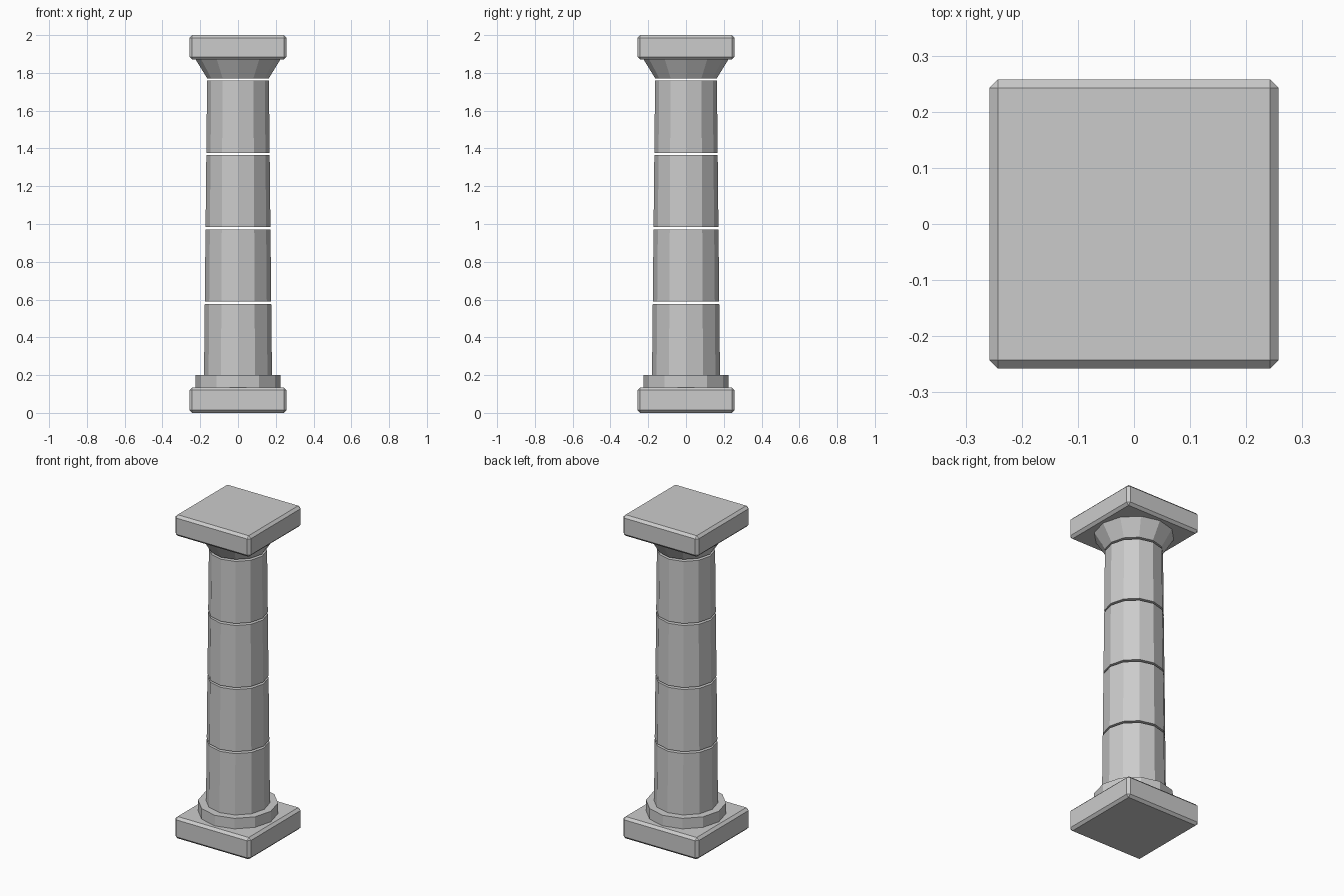
import bpy
from math import radians

cube = bpy.data.objects.get("Cube")
if cube:
    bpy.data.objects.remove(cube, do_unlink=True)

stone = bpy.data.materials.new("grey stone")
stone.use_nodes = True
colour = (0.6, 0.6, 0.6, 1)
stone.diffuse_color = colour
stone.node_tree.nodes["Principled BSDF"].inputs["Base Color"].default_value = colour

SIDES = 12
SLAB_WIDTH = 0.515
SLAB_BEVEL = 0.015


def slab(name, bottom, top):
    """Square block with chamfered edges."""
    bpy.ops.mesh.primitive_cube_add(size=1, location=(0, 0, (bottom + top) / 2))
    ob = bpy.context.object
    ob.name = name
    ob.scale = (SLAB_WIDTH, SLAB_WIDTH, top - bottom)
    bpy.ops.object.transform_apply(location=False, rotation=False, scale=True)
    ob.data.materials.append(stone)
    bevel = ob.modifiers.new("chamfer", "BEVEL")
    bevel.width = SLAB_BEVEL
    bevel.segments = 1
    bevel.limit_method = "ANGLE"
    bevel.angle_limit = radians(40)


def drum(name, bottom, top, lower_radius, upper_radius):
    """Flat-sided, closed round block."""
    bpy.ops.mesh.primitive_cone_add(
        vertices=SIDES, radius1=lower_radius, radius2=upper_radius,
        depth=top - bottom, location=(0, 0, (bottom + top) / 2))
    ob = bpy.context.object
    ob.name = name
    ob.data.materials.append(stone)


# Square base and round foot
slab("base_slab", 0, 0.135)
drum("foot_ring", 0.135, 0.2, 0.225, 0.225)

# Tapering shaft of four drums with open joints
SHAFT_BOTTOM, PITCH, JOINT = 0.195, 0.394, 0.012


def shaft_radius(z):
    return 0.18 - 0.0105 * (z - SHAFT_BOTTOM)


for i in range(4):
    low = SHAFT_BOTTOM + i * PITCH
    high = low + PITCH - JOINT
    drum(f"shaft_drum_{i + 1}", low, high, shaft_radius(low), shaft_radius(high))

# Flared capital and square top
drum("capital_flare", SHAFT_BOTTOM + 4 * PITCH, 1.872, 0.163, 0.225)
slab("top_slab", 1.87, 2)
